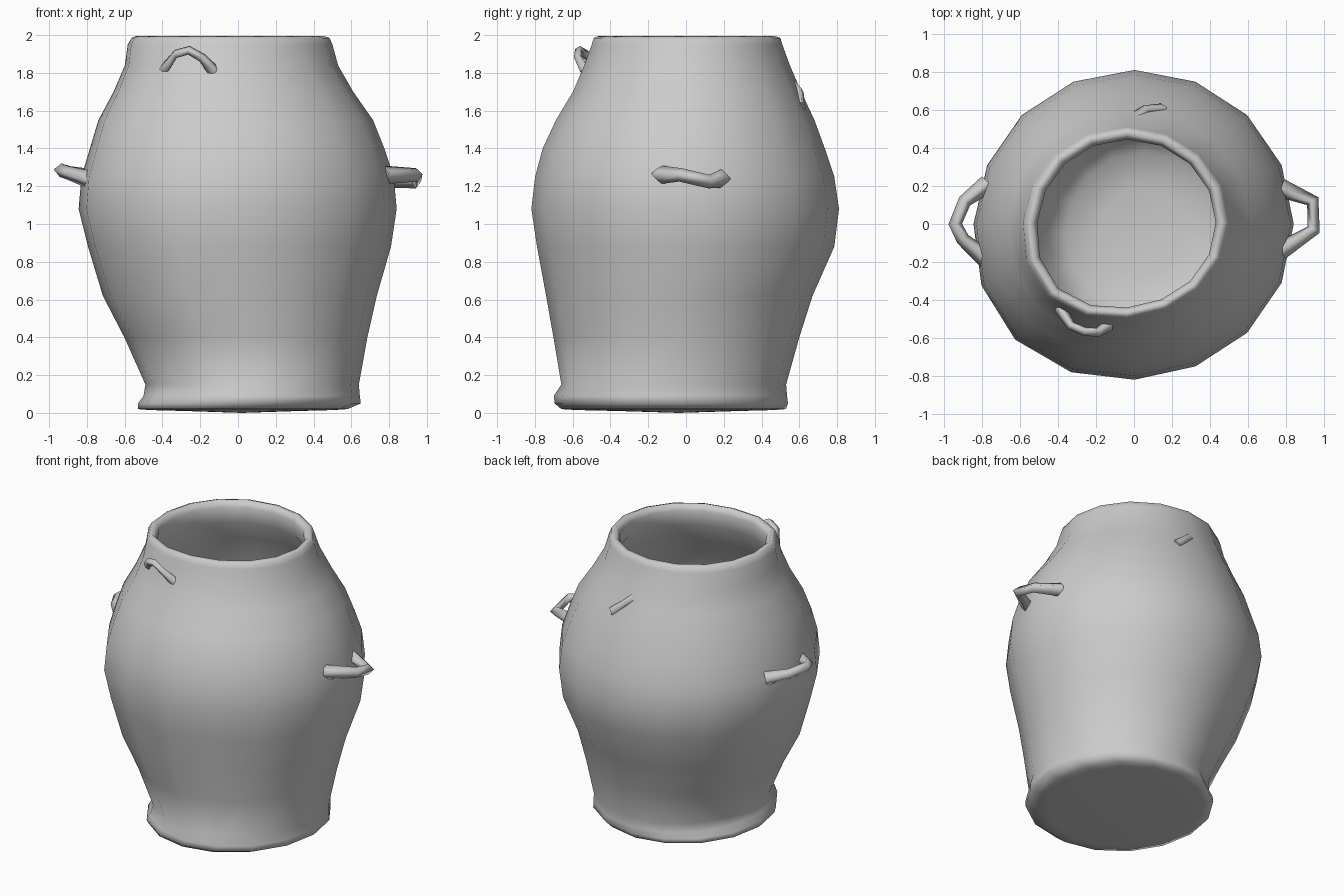
import bpy, bmesh, math

if "Cube" in bpy.data.objects:
    bpy.data.objects.remove(bpy.data.objects["Cube"])

SEG = 16

# Slightly lopsided profile: z, x min, x max, y min, y max
BASE = [
    (0.01, -0.28, 0.32, -0.36, 0.28),
    (0.015, -0.47, 0.51, -0.58, 0.47),
]
OUTER = [
    (0.02, -0.53, 0.58, -0.66, 0.53),
    (0.05, -0.53, 0.65, -0.695, 0.54),
    (0.09, -0.50, 0.645, -0.70, 0.535),
    (0.15, -0.49, 0.64, -0.66, 0.53),
    (0.40, -0.60, 0.685, -0.70, 0.60),
    (0.62, -0.71, 0.735, -0.735, 0.67),
    (0.88, -0.785, 0.81, -0.78, 0.785),
    (1.08, -0.835, 0.84, -0.81, 0.81),
    (1.25, -0.82, 0.825, -0.79, 0.785),
    (1.40, -0.775, 0.775, -0.75, 0.735),
    (1.55, -0.73, 0.715, -0.68, 0.68),
    (1.70, -0.65, 0.61, -0.59, 0.61),
    (1.84, -0.59, 0.53, -0.53, 0.55),
    (1.95, -0.575, 0.50, -0.49, 0.51),
    (1.985, -0.555, 0.485, -0.48, 0.50),
]
RIM = [
    (1.995, -0.53, 0.455, -0.455, 0.47),
    (1.95, -0.50, 0.43, -0.43, 0.445),
    (1.84, -0.51, 0.45, -0.45, 0.46),
]
WALL = 0.07
INNER = [(z, a + WALL, b - WALL, c + WALL, d - WALL)
         for z, a, b, c, d in reversed(OUTER[4:12])]
# Rounded inside floor
FLOOR = [
    (0.20, -0.45, 0.56, -0.59, 0.47),
    (0.12, -0.36, 0.46, -0.48, 0.38),
    (0.09, -0.18, 0.26, -0.27, 0.20),
]


def ring(bm, z, x0, x1, y0, y1):
    """Oval ring; the upper jar bulges a little towards the front left."""
    cx, cy = (x0 + x1) / 2, (y0 + y1) / 2
    rx, ry = (x1 - x0) / 2, (y1 - y0) / 2
    amount = 0.05 * min(1, max(0, (z - 0.3) / 0.5))
    verts = []
    for i in range(SEG):
        a = 2 * math.pi * i / SEG
        k = amount * max(0, math.cos(a - math.radians(225))) ** 5
        verts.append(bm.verts.new((cx + (rx + k) * math.cos(a),
                                   cy + (ry + k) * math.sin(a), z)))
    return verts


def fan(bm, loop, z):
    c = bm.verts.new((sum(v.co.x for v in loop) / SEG,
                      sum(v.co.y for v in loop) / SEG, z))
    for i in range(SEG):
        bm.faces.new((loop[i], loop[(i + 1) % SEG], c))


# Jar body: base, outside, rim, inside wall and floor in one loft
bm = bmesh.new()
rings = [ring(bm, *r) for r in BASE + OUTER + RIM + INNER + FLOOR]
for a, b in zip(rings, rings[1:]):
    for i in range(SEG):
        j = (i + 1) % SEG
        bm.faces.new((a[i], a[j], b[j], b[i]))
fan(bm, rings[0], 0.0)
fan(bm, rings[-1], 0.08)
bmesh.ops.recalc_face_normals(bm, faces=bm.faces[:])
for f in bm.faces:
    f.smooth = True
mesh = bpy.data.meshes.new("jar_body")
bm.to_mesh(mesh)
bm.free()
body = bpy.data.objects.new("jar_body", mesh)
bpy.context.collection.objects.link(body)


def strap(name, points, radius):
    """Faceted clay strap along a path, ends sunk into the jar wall."""
    cu = bpy.data.curves.new(name, 'CURVE')
    cu.dimensions = '3D'
    cu.bevel_depth = radius
    cu.bevel_resolution = 0
    cu.use_fill_caps = True
    sp = cu.splines.new('POLY')
    sp.points.add(len(points) - 1)
    for i, (p, co) in enumerate(zip(sp.points, points)):
        p.co = (*co, 1)
        p.radius = 1.4 if i in (0, len(points) - 1) else 1.0
    ob = bpy.data.objects.new(name, cu)
    bpy.context.collection.objects.link(ob)


# Side handles
strap("right_handle", [(0.77, 0.19, 1.24), (0.94, 0.12, 1.225),
                       (0.945, -0.03, 1.26), (0.77, -0.14, 1.26)], 0.036)
strap("left_handle", [(-0.77, 0.21, 1.24), (-0.89, 0.12, 1.27),
                      (-0.94, 0.0, 1.285), (-0.90, -0.08, 1.27),
                      (-0.77, -0.19, 1.23)], 0.036)
# Small lug under the rim at the front, and remnant of one at the back
strap("front_lug", [(-0.39, -0.44, 1.82), (-0.33, -0.535, 1.90),
                    (-0.26, -0.565, 1.92), (-0.19, -0.57, 1.88),
                    (-0.13, -0.53, 1.81)], 0.024)
strap("back_lug", [(-0.03, 0.53, 1.77), (0.06, 0.60, 1.70),
                   (0.15, 0.60, 1.62)], 0.026)
